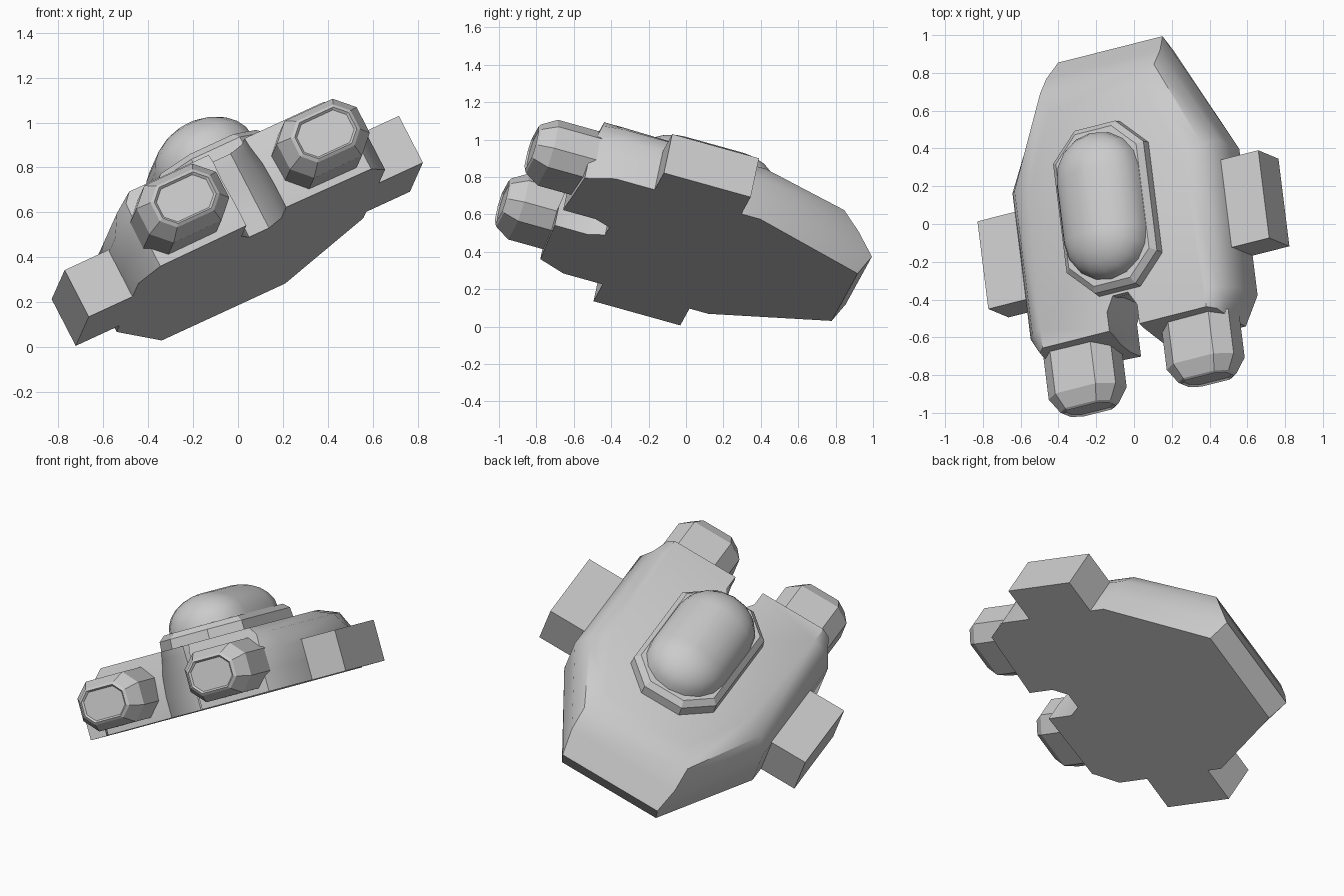
import bpy, bmesh, math
from mathutils import Matrix, Vector

cube = bpy.data.objects.get("Cube")
if cube:
    bpy.data.objects.remove(cube, do_unlink=True)

# Tilted resting pose: the craft's own left, back and up axes
up = Vector((-0.45, 0.187, 0.873)).normalized()
left = Vector((0.885, 0.224, 0.408))
left = (left - up * left.dot(up)).normalized()
back = up.cross(left)
pose = Matrix((left, back, up)).transposed().to_4x4()
pose.translation = (0.028, 0.105, 0.364)

grey = bpy.data.materials.new("light_grey")
grey.use_nodes = True
grey.diffuse_color = (0.6, 0.6, 0.6, 1)
grey.node_tree.nodes["Principled BSDF"].inputs["Base Color"].default_value = (0.6, 0.6, 0.6, 1)


def loft(name, rings, smooth=None):
    """Skin a stack of equal-length outlines and close both ends."""
    bm = bmesh.new()
    loops = [[bm.verts.new(p) for p in ring] for ring in rings]
    n = len(loops[0])
    for lo, hi in zip(loops, loops[1:]):
        for i in range(n):
            j = (i + 1) % n
            bm.faces.new((lo[i], lo[j], hi[j], hi[i]))
    bm.faces.new(loops[0][::-1])
    bm.faces.new(loops[-1])
    bmesh.ops.recalc_face_normals(bm, faces=bm.faces)
    mesh = bpy.data.meshes.new(name)
    bm.to_mesh(mesh)
    bm.free()
    mesh.materials.append(grey)
    ob = bpy.data.objects.new(name, mesh)
    bpy.context.collection.objects.link(ob)
    ob.matrix_world = pose
    if smooth:
        bpy.ops.object.select_all(action='DESELECT')
        ob.select_set(True)
        bpy.context.view_layer.objects.active = ob
        bpy.ops.object.shade_smooth_by_angle(angle=math.radians(smooth))
    return ob


def mirrored(half, z):
    """Left half outline, front to back, completed by its mirror image."""
    return [(x, y, z) for x, y in half] + [(-x, y, z) for x, y in reversed(half)]


def octagon(w, h, cut):
    """Rectangle of half sizes w, h with its corners cut off."""
    return [(w, cut - h), (w, h - cut), (w - cut, h), (cut - w, h),
            (-w, h - cut), (-w, cut - h), (cut - w, -h), (w - cut, -h)]


# Hull with the notch between its two front prongs
notch = [(0.05, -0.55), (0.1, -0.64)]
top_notch = [(0.045, -0.57), (0.09, -0.65)]
side = [(0.1, -0.82), (0.53, -0.8), (0.62, -0.65), (0.62, 0.16)]
loft("hull", [
    mirrored(notch + side + [(0.31, 0.777)], 0),
    mirrored(notch + side + [(0.312, 0.833)], 0.12),
    mirrored(notch + [(0.1, -0.8), (0.54, -0.79), (0.62, -0.65), (0.62, 0.16), (0.34, 0.73)], 0.23),
    mirrored(top_notch + [(0.09, -0.77), (0.53, -0.765), (0.56, -0.65), (0.56, 0.14), (0.34, 0.63)], 0.33),
    mirrored(top_notch + [(0.09, -0.755), (0.49, -0.755), (0.49, -0.65), (0.46, 0.1), (0.28, 0.5)], 0.375),
], 35)

# Side pods and engine nozzles
for s, label in ((1, "left"), (-1, "right")):
    corners = [(0.5, -0.43), (0.84, -0.43), (0.84, 0.055), (0.5, 0.055)]
    loft(label + "_side_pod", [[(s * x, y, z) for x, y in corners] for z in (0, 0.238)])

    stations = [(-0.7, 0.2, 0.145), (-1.0, 0.2, 0.145), (-1.08, 0.15, 0.105),
                (-1.09, 0.135, 0.092), (-1.08, 0.125, 0.083)]
    loft(label + "_engine", [[(s * 0.353 + x, y, 0.178 + z) for x, z in octagon(w, h, h * 0.55)]
                             for y, w, h in stations])

# Cockpit collar
middle = -0.1
loft("cockpit_collar", [[(x, middle + y, z) for x, y in octagon(w, l, w * 0.55)]
                        for z, w, l in ((0.34, 0.275, 0.46), (0.43, 0.27, 0.45), (0.46, 0.24, 0.42))])


# Cockpit canopy: a rounded capsule dome
def capsule(r, stretch, z, steps=8):
    pts = []
    for end in (1, -1):
        for i in range(steps + 1):
            t = math.pi * i / steps
            pts.append((end * r * math.cos(t), middle + end * (stretch + r * math.sin(t)), z))
    return pts


rise = [math.radians(a) for a in (0, 15, 30, 45, 60, 75, 86)]
loft("canopy", [capsule(0.24 * math.cos(t), 0.165, 0.45 + 0.185 * math.sin(t)) for t in rise], 40)
